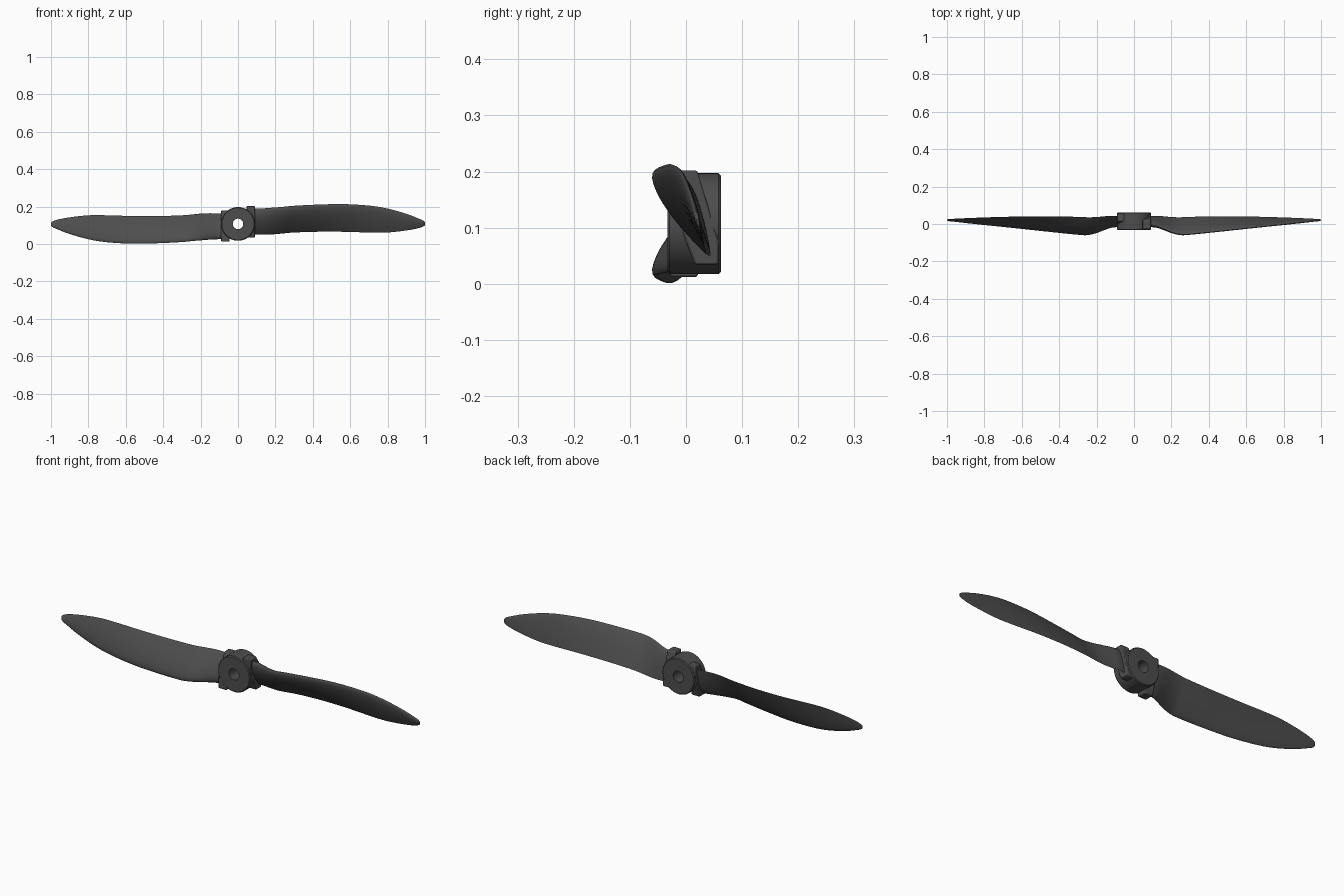
import bpy, bmesh, math
from mathutils import Matrix, Vector

cube = bpy.data.objects.get("Cube")
if cube:
    bpy.data.objects.remove(cube)

AXIS_Z = 0.107

mat = bpy.data.materials.new("dark_grey_plastic")
mat.use_nodes = True
GREY = (0.075, 0.075, 0.075, 1)
mat.diffuse_color = GREY
bsdf = mat.node_tree.nodes["Principled BSDF"]
bsdf.inputs["Base Color"].default_value = GREY
bsdf.inputs["Roughness"].default_value = 0.6


def finish(name, bm, turn=0.0):
    """Turn about the shaft, lift to the axis height and shade."""
    bm.transform(Matrix.Translation((0, 0, AXIS_Z)) @ Matrix.Rotation(turn, 4, "Y"))
    bmesh.ops.recalc_face_normals(bm, faces=bm.faces)
    mesh = bpy.data.meshes.new(name)
    bm.to_mesh(mesh)
    bm.free()
    mesh.materials.append(mat)
    ob = bpy.data.objects.new(name, mesh)
    bpy.context.collection.objects.link(ob)
    bpy.ops.object.select_all(action="DESELECT")
    ob.select_set(True)
    bpy.context.view_layer.objects.active = ob
    bpy.ops.object.shade_smooth_by_angle(angle=math.radians(35))
    return ob


def loft(bm, rings, closed=False):
    """Skin rings of points; cap the ends unless the loft closes on itself."""
    loops = [[bm.verts.new(p) for p in ring] for ring in rings]
    pairs = list(zip(loops, loops[1:]))
    if closed:
        pairs.append((loops[-1], loops[0]))
    for a, b in pairs:
        n = len(a)
        for i in range(n):
            j = (i + 1) % n
            bm.faces.new((a[i], a[j], b[j], b[i]))
    if not closed:
        bm.faces.new(loops[0])
        bm.faces.new(loops[-1])


# Hub: bored cylinder with softened rims
def hub():
    r, bore, y0, y1, e = 0.09, 0.028, -0.033, 0.062, 0.004
    profile = [(bore, y0), (r - e, y0), (r, y0 + e),
               (r, y1 - e), (r - e, y1), (bore, y1)]
    angles = [math.tau * i / 64 for i in range(64)]
    bm = bmesh.new()
    loft(bm, [[(q * math.cos(a), y, q * math.sin(a)) for a in angles]
              for q, y in profile], closed=True)
    finish("hub", bm)


# Blade stations: x, leading (y, z), trailing (y, z), thickness; z is from the axis
STATIONS = [
    (0.06, -0.005, 0.080, 0.040, -0.055, 0.034),
    (0.11, -0.008, 0.082, 0.044, -0.056, 0.032),
    (0.15, -0.022, 0.084, 0.042, -0.057, 0.030),
    (0.20, -0.043, 0.088, 0.037, -0.055, 0.028),
    (0.25, -0.056, 0.092, 0.036, -0.050, 0.026),
    (0.30, -0.054, 0.097, 0.038, -0.046, 0.025),
    (0.42, -0.042, 0.103, 0.041, -0.042, 0.023),
    (0.56, -0.027, 0.106, 0.041, -0.042, 0.020),
    (0.70, -0.012, 0.098, 0.038, -0.046, 0.017),
    (0.80, -0.002, 0.082, 0.035, -0.046, 0.015),
    (0.90, 0.009, 0.054, 0.031, -0.035, 0.012),
    (0.96, 0.016, 0.031, 0.028, -0.024, 0.010),
    (0.99, 0.019, 0.018, 0.026, -0.014, 0.008),
    (1.00, 0.021, 0.008, 0.024, -0.006, 0.004),
]


def spline(t):
    """Smooth interpolation through the stations."""
    last = len(STATIONS) - 1
    i = min(int(t), last - 1)
    u = t - i
    p = [STATIONS[min(max(i + k, 0), last)] for k in (-1, 0, 1, 2)]
    return [0.5 * (2 * b + (c - a) * u + (2 * a - 5 * b + 4 * c - d) * u * u
                   + (3 * b - a - 3 * c + d) * u ** 3) for a, b, c, d in zip(*p)]


def airfoil(x, ly, lz, ty, tz, thick, n=14):
    """Convex front, nearly flat back, rounded leading edge, fine trailing edge."""
    lead, trail = Vector((x, ly, lz)), Vector((x, ty, tz))
    chord = trail - lead
    normal = Vector((0, chord.z, -chord.y)).normalized()
    ring = []
    for i in range(2 * n):
        a = math.pi * i / n
        s = (1 - math.cos(a)) / 2
        shape = 2.6 * (math.sqrt(s) * (1 - s) + 0.06 * math.sqrt(max(s * (1 - s), 0)))
        side = 0.65 if i < n else -0.35
        ring.append(lead + chord * s + normal * (shape * thick * side))
    return ring


def blade(name, turn):
    steps = (len(STATIONS) - 1) * 4
    bm = bmesh.new()
    loft(bm, [airfoil(*spline(i / 4)) for i in range(steps + 1)])
    finish(name, bm, turn)


# Collar: slanted block gripping the blade root
def collar(name, turn):
    outline = [(-0.028, 0.095), (0.020, 0.095), (0.058, -0.030),
               (0.058, -0.073), (0.016, -0.073), (-0.028, 0.040)]
    bm = bmesh.new()
    loft(bm, [[(x, y, z) for y, z in outline] for x in (0.045, 0.090)])
    ob = finish(name, bm, turn)
    bevel = ob.modifiers.new("soft_edges", "BEVEL")
    bevel.width = 0.004
    bevel.segments = 2


hub()
for side, turn in (("left", 0.0), ("right", math.pi)):
    blade(side + "_blade", turn)
    collar(side + "_collar", turn)
